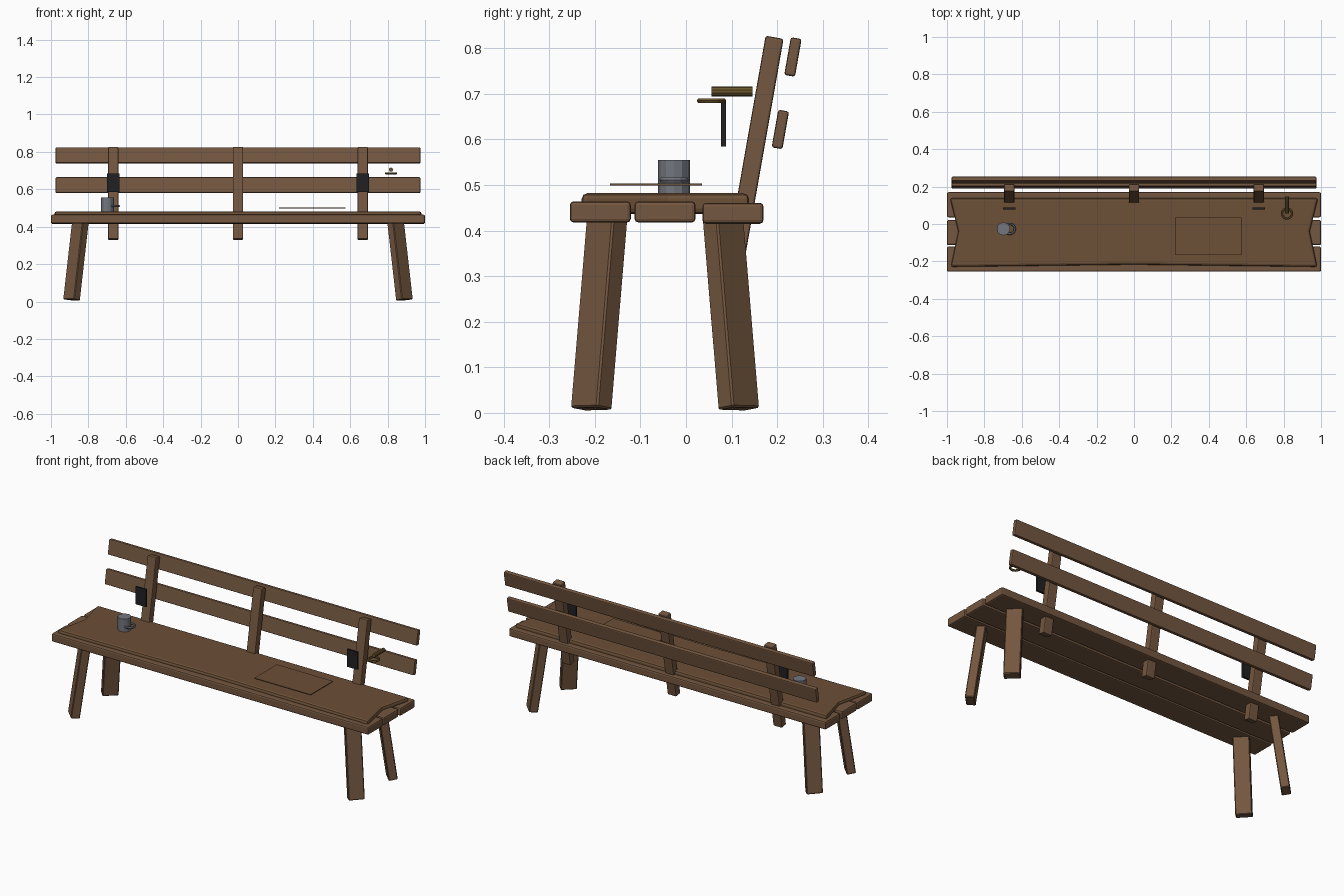
import bpy, bmesh
from math import radians, sin, cos, pi
from mathutils import Matrix, Vector

if "Cube" in bpy.data.objects:
    bpy.data.objects.remove(bpy.data.objects["Cube"])


def material(name, rgb):
    m = bpy.data.materials.new(name)
    m.diffuse_color = (*rgb, 1)
    m.use_nodes = True
    m.node_tree.nodes["Principled BSDF"].inputs["Base Color"].default_value = m.diffuse_color
    return m


WOOD = material("wood", (0.175, 0.095, 0.05))
COVER = material("cover_brown", (0.15, 0.08, 0.038))
IRON = material("black_iron", (0.015, 0.015, 0.017))
BRASS = material("brass", (0.15, 0.095, 0.025))
STEEL = material("steel", (0.17, 0.18, 0.21))


def finish(name, bm, mat, matrix=Matrix(), bevel=0, segments=1):
    bmesh.ops.recalc_face_normals(bm, faces=bm.faces)
    mesh = bpy.data.meshes.new(name)
    bm.to_mesh(mesh)
    bm.free()
    mesh.materials.append(mat)
    ob = bpy.data.objects.new(name, mesh)
    ob.matrix_world = matrix
    bpy.context.collection.objects.link(ob)
    if bevel:
        mod = ob.modifiers.new("bevel", "BEVEL")
        mod.width, mod.segments = bevel, segments
        mod.limit_method = "ANGLE"
    return ob


def box(name, size, matrix, mat, bevel=0, segments=1):
    bm = bmesh.new()
    bmesh.ops.create_cube(bm, size=1, matrix=Matrix.Diagonal((*size, 1)))
    return finish(name, bm, mat, matrix, bevel, segments)


def cylinder(name, r, depth, sides, matrix, mat):
    bm = bmesh.new()
    bmesh.ops.create_cone(bm, cap_ends=True, segments=sides, radius1=r, radius2=r, depth=depth)
    return finish(name, bm, mat, matrix)


def ring(name, major, minor, loc, mat, n=14, k=6):
    bm = bmesh.new()
    v = [[bm.verts.new(((major + minor * cos(b)) * cos(a), (major + minor * cos(b)) * sin(a), minor * sin(b)))
          for b in (2 * pi * j / k for j in range(k))] for a in (2 * pi * i / n for i in range(n))]
    for i in range(n):
        for j in range(k):
            i2, j2 = (i + 1) % n, (j + 1) % k
            bm.faces.new((v[i][j], v[i2][j], v[i2][j2], v[i][j2]))
    return finish(name, bm, mat, Matrix.Translation(loc))


T = Matrix.Translation

# Seat planks
for name, y, z in (("front", -0.188, 0.441), ("middle", -0.046, 0.441), ("back", 0.103, 0.438)):
    box(f"{name}_seat_plank", (2, 0.134, 0.046), T((0, y, z)), WOOD, 0.008, 2)

# Seat cover with notched ends
bm = bmesh.new()
half = [(0, -0.217), (0.98, -0.229), (0.94, -0.04), (0.984, 0.138)]
outline = half + [(-x, y) for x, y in reversed(half[1:])]
face = bm.faces.new([bm.verts.new((x, y, 0.436)) for x, y in outline])
top = bmesh.ops.extrude_face_region(bm, geom=[face])["geom"]
bmesh.ops.translate(bm, vec=(0, 0, 0.046), verts=[g for g in top if isinstance(g, bmesh.types.BMVert)])
finish("seat_cover", bm, COVER, Matrix(), 0.012, 2)

# Splayed legs turned toward the corners
for sx, side in ((-1, "left"), (1, "right")):
    for sy, end in ((-1, "front"), (1, "back")):
        foot = Vector((sx * 0.89, -0.046 + sy * 0.162, 0.009))
        head = Vector((sx * 0.841, -0.046 + sy * 0.126, 0.44))
        zax = (head - foot).normalized()
        out = Vector((sx, sy, 0))
        out = (out - zax * out.dot(zax)).normalized()
        rot = Matrix((out, zax.cross(out), zax)).transposed().to_4x4()
        box(f"{end}_{side}_leg", (0.048, 0.085, (head - foot).length),
            T((head + foot) / 2) @ rot, WOOD, 0.004)

# Leaning back posts and slats
LEAN = Matrix.Rotation(radians(-10), 4, "X")
for x, side in ((-0.667, "left"), (0, "middle"), (0.667, "right")):
    box(f"{side}_back_post", (0.055, 0.04, 0.5), T((x, 0.151, 0.578)) @ LEAN, WOOD, 0.005, 2)
for name, y, z in (("upper", 0.2346, 0.781), ("lower", 0.207, 0.622)):
    box(f"{name}_back_slat", (1.95, 0.024, 0.084), T((0, y, z)) @ LEAN, WOOD, 0.005, 2)

# Iron plates before the outer posts
for sx, side in ((-1, "left"), (1, "right")):
    box(f"{side}_iron_plate", (0.066, 0.011, 0.1), T((sx * 0.667, 0.082, 0.635)), IRON)

# Thin sheet above the seat
box("sheet", (0.355, 0.202, 0.005), T((0.398, -0.066, 0.501)), COVER)

# Mug with ring handle
cylinder("mug", 0.035, 0.074, 12, T((-0.698, -0.026, 0.518)), STEEL)
ring("mug_handle", 0.027, 0.006, (-0.664, -0.026, 0.511), STEEL)

# Brass hook: rod and ring
cylinder("hook_rod", 0.011, 0.09, 10, T((0.818, 0.101, 0.705)) @ Matrix.Rotation(radians(90), 4, "X"), BRASS)
ring("hook_ring", 0.027, 0.006, (0.818, 0.056, 0.685), BRASS)
